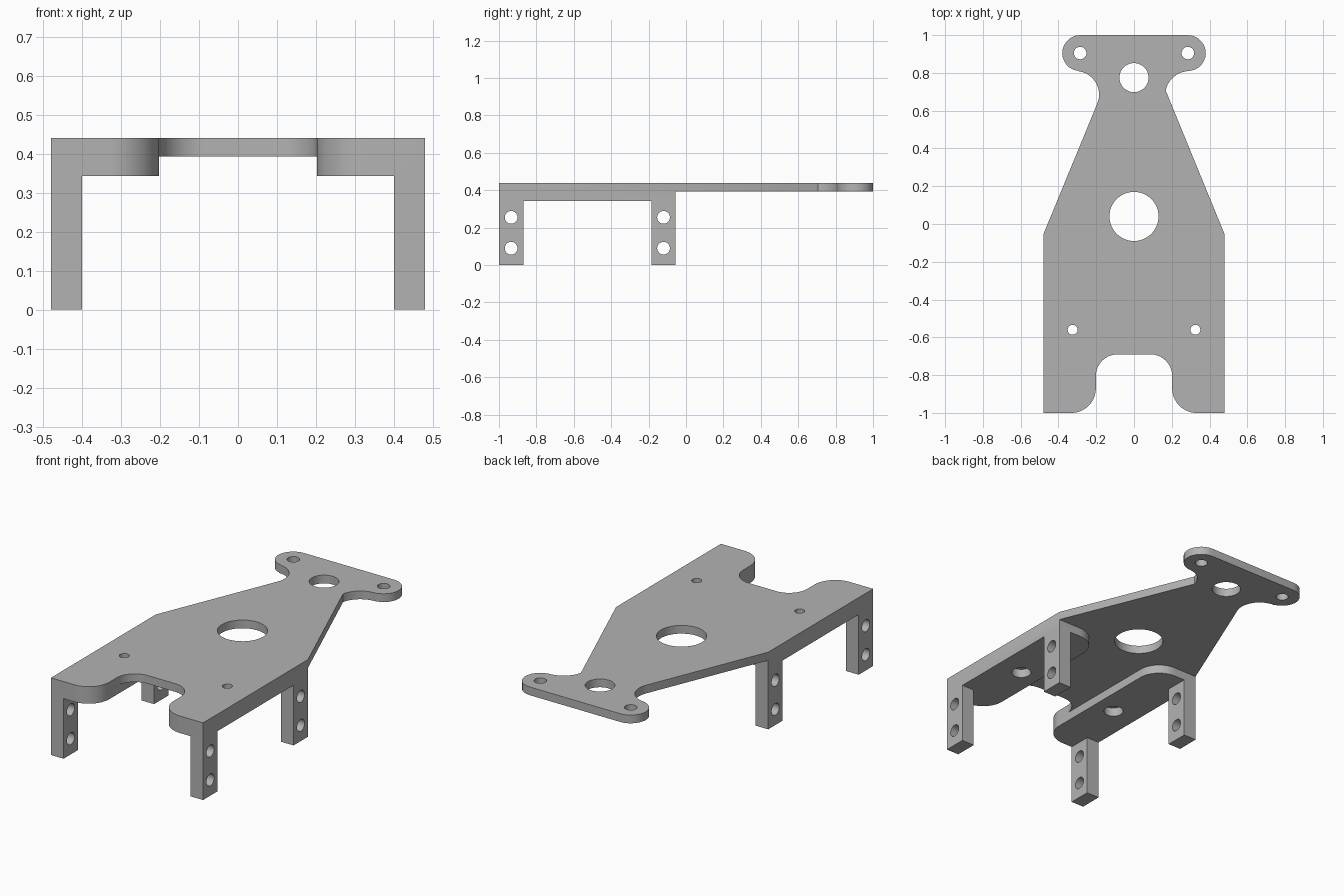
import bpy, bmesh
from math import sin, cos, radians
from mathutils import Matrix

cube = bpy.data.objects.get("Cube")
if cube:
    bpy.data.objects.remove(cube)

grey = bpy.data.materials.new("plain grey")
grey.use_nodes = True
grey.diffuse_color = (0.45, 0.45, 0.45, 1)
grey.node_tree.nodes["Principled BSDF"].inputs["Base Color"].default_value = (0.45, 0.45, 0.45, 1)

TOP, PLATE_Z, PAD_Z = 0.44, 0.393, 0.343
HALF, INNER, SHOULDER = 0.48, 0.202, -0.055
LEG_X, LEG_Y = 0.40, 0.13


def arc(cx, cy, r, start, end, steps=14):
    angles = [radians(start + (end - start) * i / steps) for i in range(steps + 1)]
    return [(cx + r * cos(a), cy + r * sin(a)) for a in angles]


def mirror(points):
    return [(-x, y) for x, y in reversed(points)]


def finish(bm, name):
    bmesh.ops.recalc_face_normals(bm, faces=bm.faces)
    mesh = bpy.data.meshes.new(name)
    bm.to_mesh(mesh)
    bm.free()
    mesh.materials.append(grey)
    ob = bpy.data.objects.new(name, mesh)
    bpy.context.collection.objects.link(ob)
    return ob


def slab(name, outline, z0, z1):
    bm = bmesh.new()
    face = bm.faces.new([bm.verts.new((x, y, z0)) for x, y in outline])
    grown = bmesh.ops.extrude_face_region(bm, geom=[face])
    top = [v for v in grown["geom"] if isinstance(v, bmesh.types.BMVert)]
    bmesh.ops.translate(bm, verts=top, vec=(0, 0, z1 - z0))
    return finish(bm, name)


def rod(name, centre, r, length, axis="Z"):
    bm = bmesh.new()
    turn = Matrix.Rotation(radians(90), 4, "Y") if axis == "X" else Matrix()
    bmesh.ops.create_cone(bm, cap_ends=True, segments=48, radius1=r, radius2=r,
                          depth=length, matrix=Matrix.Translation(centre) @ turn)
    return finish(bm, name)


def combine(target, other, operation):
    mod = target.modifiers.new(operation.lower(), "BOOLEAN")
    mod.operation, mod.solver, mod.object = operation, "EXACT", other
    bpy.context.view_layer.objects.active = target
    bpy.ops.object.modifier_apply(modifier=mod.name)
    bpy.data.objects.remove(other)


# Front foot corner and notch, shared by the plate and the pads
foot = arc(INNER + 0.13, -0.87, 0.13, 270, 180)
notch = arc(INNER - 0.115, -0.805, 0.115, 0, 90)
front_right = [(HALF, -1)] + foot

# Plate outline: notch, tapered neck and rounded head (neck fillets differ slightly)
outline = mirror(front_right + notch)
outline = front_right + notch + outline
outline += [(-HALF, SHOULDER)]
outline += arc(-0.31, 0.685, 0.125, -25, 90)
outline += arc(-0.285, 0.905, 0.095, 270, 90)
outline += arc(0.285, 0.905, 0.095, 90, -90)
outline += arc(0.295, 0.68, 0.13, 90, 168)
outline += [(HALF, SHOULDER)]
body = slab("mounting_bracket", outline, PLATE_Z, TOP)

# Thick side pads and four legs
pad = front_right + arc(INNER + 0.13, SHOULDER - 0.13, 0.13, 180, 90) + [(HALF, SHOULDER)]
for side, shape in (("left", pad), ("right", mirror(pad))):
    combine(body, slab(side + "_pad", shape, PAD_Z, PLATE_Z), "UNION")
    s = 1 if side == "left" else -1
    for y in (-1, SHOULDER - LEG_Y):
        corners = [(s * LEG_X, y), (s * HALF, y), (s * HALF, y + LEG_Y), (s * LEG_X, y + LEG_Y)]
        combine(body, slab(side + "_leg", corners, 0, PAD_Z), "UNION")

# Plate holes
for x, y, r in ((0, 0.04, 0.13), (0, 0.775, 0.077), (0.285, 0.905, 0.033), (-0.285, 0.905, 0.033),
                (0.325, -0.56, 0.026), (-0.325, -0.56, 0.026)):
    combine(body, rod("plate_hole", (x, y, 0.4), r, 0.3), "DIFFERENCE")

# Counterbores under the pads and cross holes through the legs
for s in (-1, 1):
    combine(body, rod("counterbore", (s * 0.325, -0.56, PLATE_Z - 0.1), 0.052, 0.2), "DIFFERENCE")
    for y in (-1 + LEG_Y / 2, SHOULDER - LEG_Y / 2):
        for z in (0.09, 0.255):
            combine(body, rod("leg_hole", (s * 0.44, y, z), 0.034, 0.2, "X"), "DIFFERENCE")

# Smooth curved walls, sharp edges kept
bpy.ops.object.select_all(action="DESELECT")
body.select_set(True)
bpy.context.view_layer.objects.active = body
bpy.ops.object.shade_smooth_by_angle(angle=radians(30))
